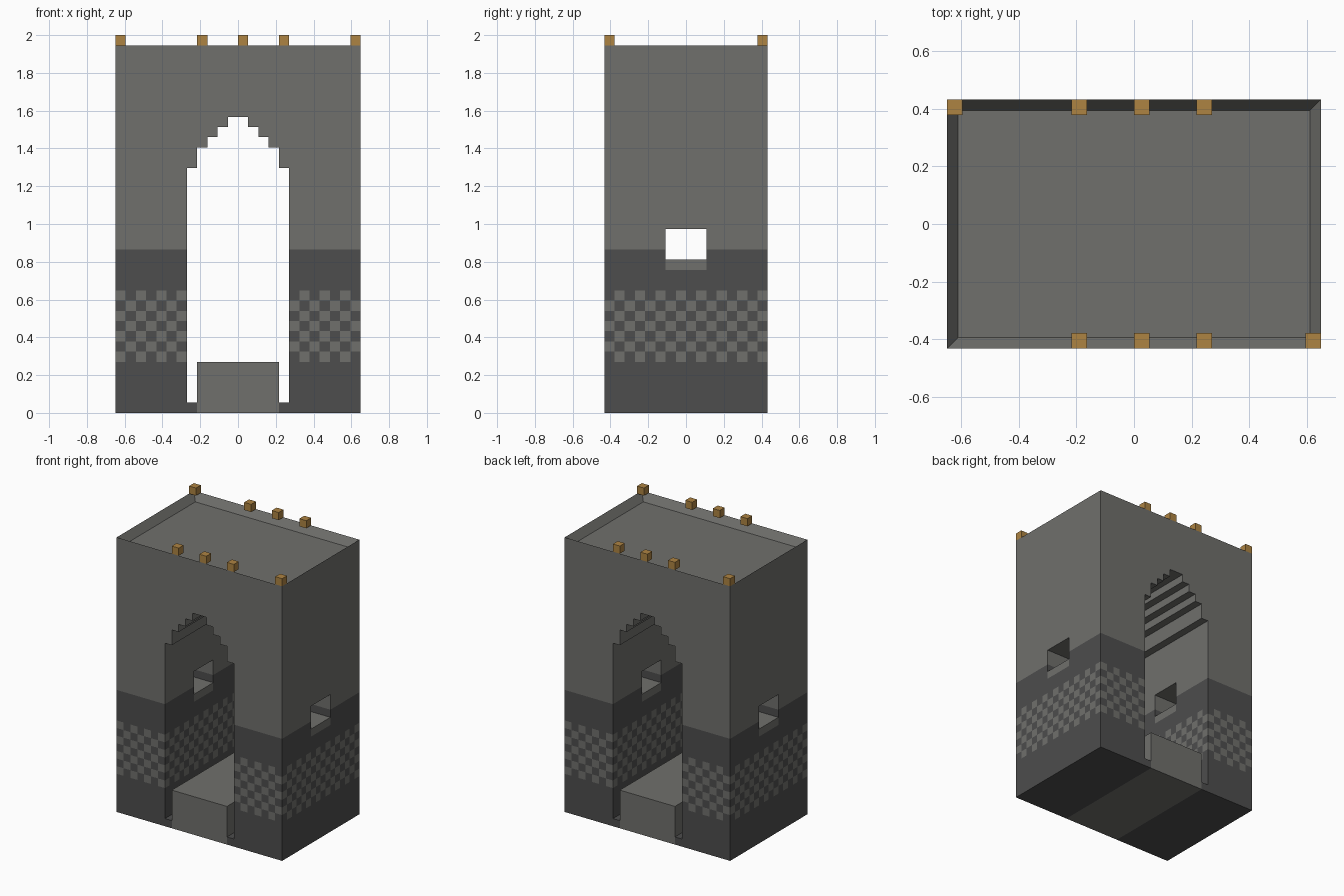
import bpy, bmesh
from math import floor
from mathutils import Vector

U = 2 / 37                      # size of one block
cube = bpy.data.objects.get("Cube")
if cube:
    bpy.data.objects.remove(cube)


def material(name, rgb):
    m = bpy.data.materials.new(name)
    m.use_nodes = True
    m.diffuse_color = (*rgb, 1)
    m.node_tree.nodes["Principled BSDF"].inputs["Base Color"].default_value = (*rgb, 1)
    return m


stone = material("light stone", (0.16, 0.16, 0.15))
dark = material("dark stone", (0.075, 0.075, 0.075))
gold = material("gold", (0.42, 0.23, 0.055))


def add_object(name, bm, *mats):
    mesh = bpy.data.meshes.new(name)
    bm.to_mesh(mesh)
    bm.free()
    for m in mats:
        mesh.materials.append(m)
    ob = bpy.data.objects.new(name, mesh)
    bpy.context.collection.objects.link(ob)
    return ob


def box(name, lo, hi, mat):
    bm = bmesh.new()
    lo, hi = Vector(lo), Vector(hi)
    bmesh.ops.create_cube(bm, size=1)
    for v in bm.verts:
        v.co = [((a + b) / 2 + c * (b - a)) * U for a, b, c in zip(lo, hi, v.co)]
    return add_object(name, bm, mat)


def cut(bm, axis, at, only=lambda c: True):
    """Slice the chosen faces with one axis-aligned plane."""
    faces = [f for f in bm.faces if only(f.calc_center_median())]
    geom = faces + list({e for f in faces for e in f.edges}) + list({v for f in faces for v in f.verts})
    n = Vector((0, 0, 0))
    n[axis] = 1
    bmesh.ops.bisect_plane(bm, geom=geom, dist=1e-5, plane_co=n * at * U, plane_no=n)


# Tower body: stepped arch outline, extruded front to back
half = [(12, 36), (12, 0), (4, 0), (4, 1), (5, 1), (5, 24), (4, 24), (4, 26),
        (3, 26), (3, 27), (2, 27), (2, 28), (1, 28), (1, 29)]
outline = half + [(-x, z) for x, z in reversed(half)]
bm = bmesh.new()
face = bm.faces.new([bm.verts.new((x * U, -8 * U, z * U)) for x, z in outline])
ext = bmesh.ops.extrude_face_region(bm, geom=[face])["geom"]
bmesh.ops.translate(bm, vec=(0, 16 * U, 0), verts=[g for g in ext if isinstance(g, bmesh.types.BMVert)])
bmesh.ops.recalc_face_normals(bm, faces=bm.faces[:])

# Sunken roof inside a one-block rim
roof = max(bm.faces, key=lambda f: f.calc_center_median().z)
bmesh.ops.inset_region(bm, faces=[roof], thickness=U)
bmesh.ops.translate(bm, vec=(0, 0, -U), verts=roof.verts[:])
tower = add_object("tower_body", bm, dark, stone)

# Side windows through both legs
cutter = box("window_cutter", (-14, -2, 15), (14, 2, 18), dark)
cutter.hide_render = True
mod = tower.modifiers.new("windows", "BOOLEAN")
mod.object = cutter
mod.solver = "EXACT"
bpy.context.view_layer.objects.active = tower
bpy.ops.object.modifier_apply(modifier=mod.name)
bpy.data.objects.remove(cutter)

# Slice the walls for the dark base, checker band and window sills
bm = bmesh.new()
bm.from_mesh(tower.data)
for z in (*range(5, 13), 14, 15, 16):
    cut(bm, 2, z)
in_band = lambda c: 5 * U < c.z < 12 * U
in_sill = lambda c: 14 * U < c.z < 15 * U
for y in (-2, 2):
    cut(bm, 1, y, in_sill)
for i in range(-11, 12):
    cut(bm, 0, i, in_band)
    cut(bm, 1, i, in_band)

# Colour each face by the block it belongs to
bm.normal_update()
for f in bm.faces:
    p = f.calc_center_median() / U - f.normal * 0.5
    light = p.z > 16
    if 5 < p.z < 12:
        light = sum(floor(c) for c in p) % 2 == 1
    elif 14 < p.z < 15:
        light = abs(p.y) < 2
    f.material_index = int(light)
bm.to_mesh(tower.data)
bm.free()

# Raised walkway through the arch
box("walkway", (-4, -8, 0), (4, 8, 5), stone)

# Gold blocks along the front and back rims
for side, y, xs in (("front", -8, (-4, 0, 4, 11)), ("back", 7, (-12, -4, 0, 4))):
    for n, x in enumerate(xs, 1):
        box(f"{side}_rim_block_{n}", (x, y, 36), (x + 1, y + 1, 37), gold)
